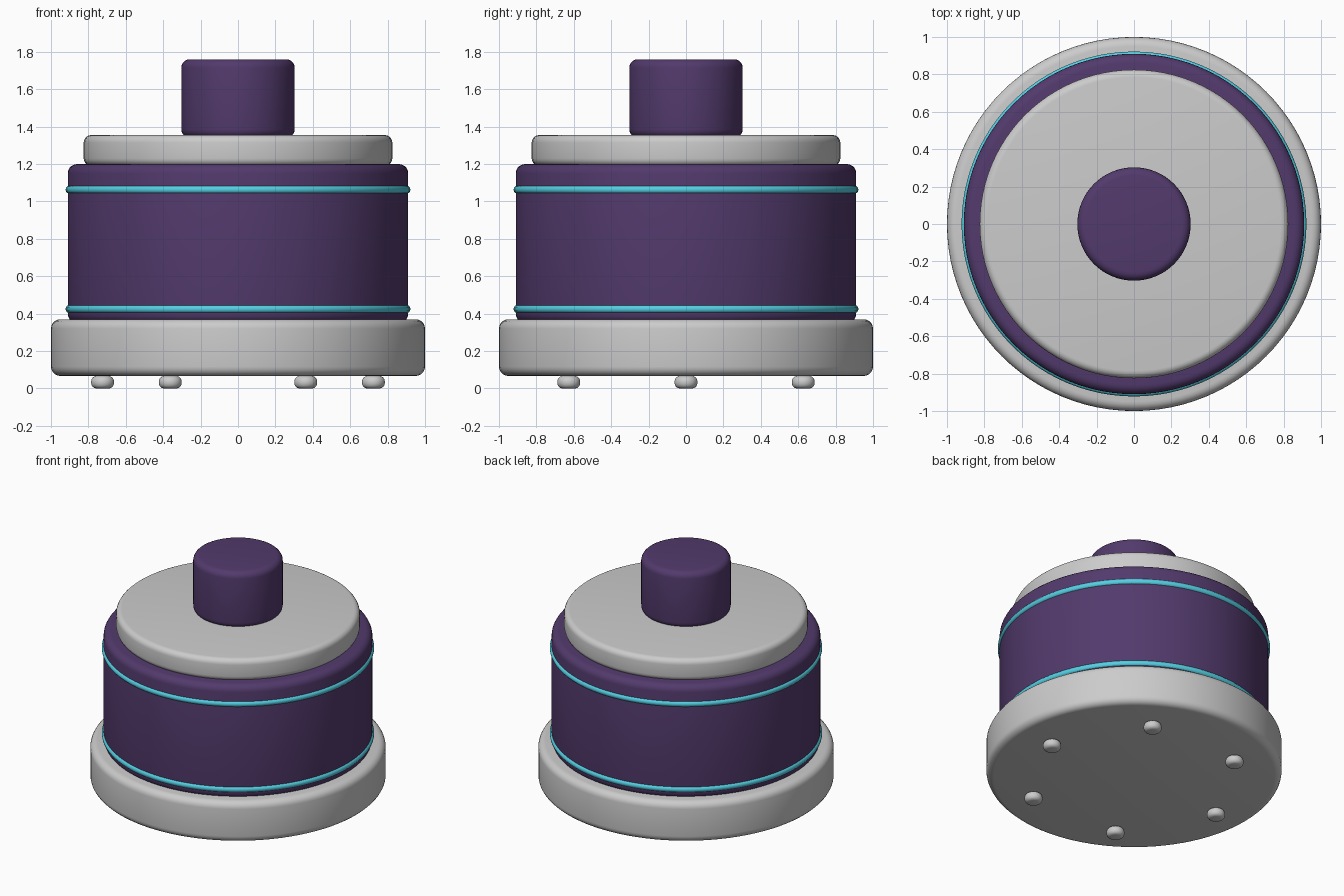
import bpy
import math

if "Cube" in bpy.data.objects:
    bpy.data.objects.remove(bpy.data.objects["Cube"])


def material(name, rgb):
    m = bpy.data.materials.new(name)
    m.diffuse_color = (*rgb, 1)
    m.use_nodes = True
    m.node_tree.nodes["Principled BSDF"].inputs["Base Color"].default_value = m.diffuse_color
    return m


purple = material("purple", (0.085, 0.042, 0.15))
cyan = material("cyan", (0.09, 0.62, 0.76))


def disc(name, radius, z0, z1, bevel, mat=None, xy=(0, 0), verts=96, segs=5):
    """Upright cylinder with rounded rims."""
    bpy.ops.mesh.primitive_cylinder_add(
        vertices=verts, radius=radius, depth=z1 - z0,
        location=(xy[0], xy[1], (z0 + z1) / 2))
    ob = bpy.context.object
    ob.name = name
    mod = ob.modifiers.new("rounded_rim", 'BEVEL')
    mod.width = bevel
    mod.segments = segs
    mod.limit_method = 'ANGLE'
    mod.angle_limit = math.radians(40)
    bpy.ops.object.modifier_apply(modifier=mod.name)
    bpy.ops.object.shade_smooth_by_angle(angle=math.radians(35))
    if mat:
        ob.data.materials.append(mat)
    return ob


# Stacked round sections
disc("base", 1.0, 0.067, 0.37, 0.05)
disc("body", 0.91, 0.35, 1.20, 0.05, purple)
disc("lid", 0.825, 1.19, 1.355, 0.04)
disc("knob", 0.303, 1.34, 1.76, 0.045, purple, verts=64)

# Trim rings around the body
for name, z in (("lower_trim_ring", 0.425), ("upper_trim_ring", 1.063)):
    bpy.ops.mesh.primitive_torus_add(
        major_radius=0.90, minor_radius=0.022, major_segments=96,
        minor_segments=14, location=(0, 0, z))
    ring = bpy.context.object
    ring.name = name
    ring.data.materials.append(cyan)
    bpy.ops.object.shade_smooth()

# Six feet in a circle under the base
for i in range(6):
    a = math.radians(60 * i)
    disc(f"foot_{i + 1}", 0.061, 0.0, 0.067, 0.029,
         xy=(0.724 * math.cos(a), 0.724 * math.sin(a)), verts=32, segs=4)
